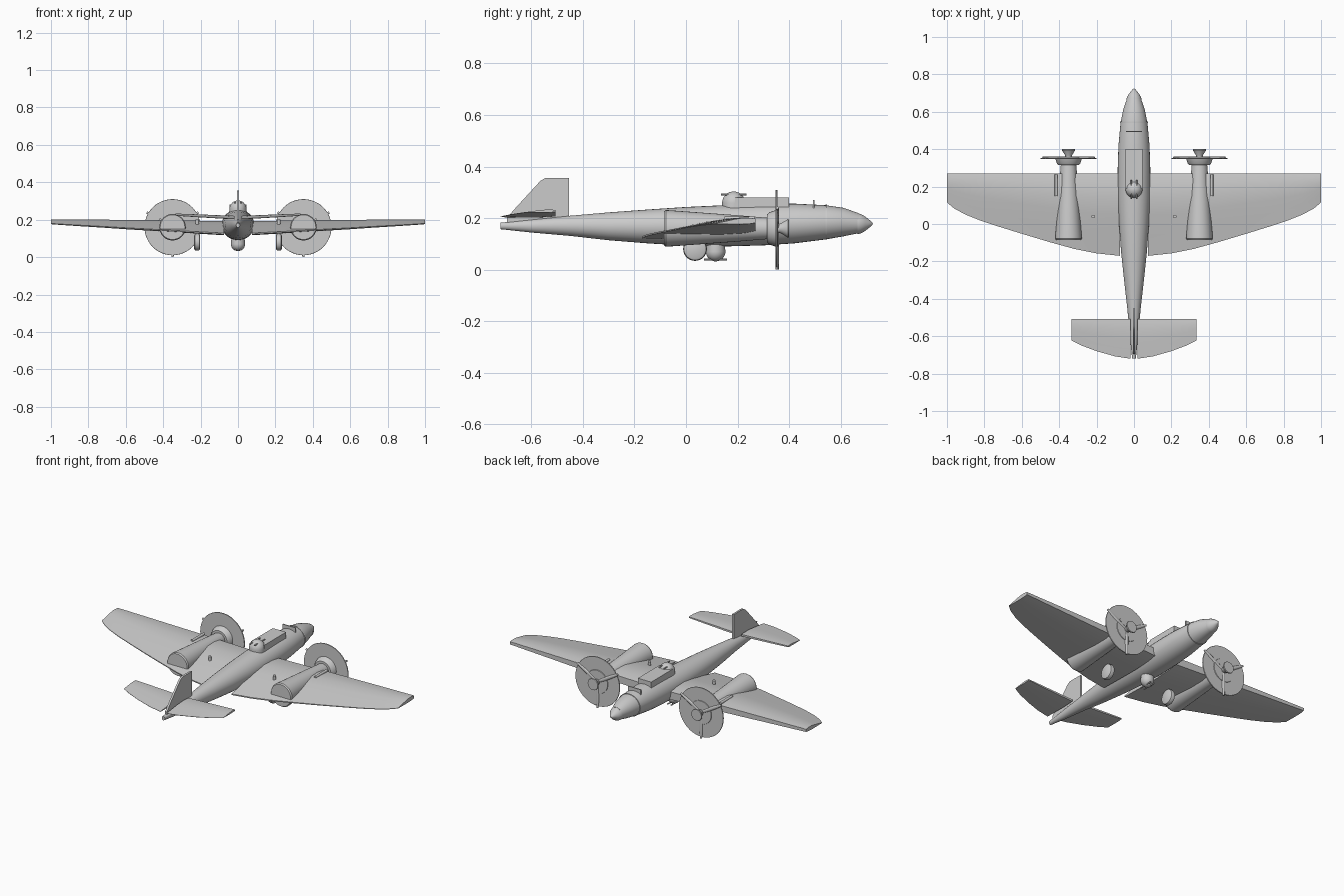
import bpy, bmesh, math
from mathutils import Vector

def loft(name, rings, angle=35):
    """Skin a list of equal-length closed rings and cap both ends."""
    bm = bmesh.new()
    vs = [[bm.verts.new(p) for p in r] for r in rings]
    n = len(rings[0])
    for a, b in zip(vs, vs[1:]):
        for i in range(n):
            bm.faces.new((a[i], a[(i + 1) % n], b[(i + 1) % n], b[i]))
    bm.faces.new(vs[0])
    bm.faces.new(vs[-1])
    bmesh.ops.recalc_face_normals(bm, faces=bm.faces)
    me = bpy.data.meshes.new(name)
    bm.to_mesh(me)
    bm.free()
    ob = bpy.data.objects.new(name, me)
    bpy.context.collection.objects.link(ob)
    bpy.ops.object.select_all(action='DESELECT')
    ob.select_set(True)
    bpy.context.view_layer.objects.active = ob
    bpy.ops.object.shade_smooth_by_angle(angle=math.radians(angle))
    return ob

def ring(origin, u, v, ru, rv, n=32):
    return [origin + u * (ru * math.cos(2 * math.pi * i / n)) + v * (rv * math.sin(2 * math.pi * i / n))
            for i in range(n)]

AX = {'X': (Vector((0, 1, 0)), Vector((0, 0, 1)), Vector((1, 0, 0))),
      'Y': (Vector((1, 0, 0)), Vector((0, 0, 1)), Vector((0, 1, 0))),
      'Z': (Vector((1, 0, 0)), Vector((0, 1, 0)), Vector((0, 0, 1)))}

def lathe(name, axis, centre, profile, n=32):
    """Round part: profile is (distance along axis, radius)."""
    u, v, w = AX[axis]
    return loft(name, [ring(Vector(centre) + w * d, u, v, r, r, n) for d, r in profile])

def box(name, lo, hi):
    (a, b, c), (d, e, f) = lo, hi
    return loft(name, [[(x, y, z) for x, y in ((a, b), (d, b), (d, e), (a, e))] for z in (c, f)])

def dome(r, s, n=8):
    return [(s * r * math.sin(t), max(r * math.cos(t), 0.001))
            for t in (math.pi / 2 * i / n for i in range(n + 1))]

# Fuselage: (y, half width, bottom, top)
body = [(-0.72, 0.010, 0.157, 0.182), (-0.6, 0.022, 0.144, 0.194), (-0.45, 0.036, 0.131, 0.209),
        (-0.3, 0.053, 0.114, 0.222), (-0.15, 0.069, 0.102, 0.233), (0, 0.080, 0.093, 0.243),
        (0.15, 0.087, 0.090, 0.250), (0.3, 0.087, 0.094, 0.255), (0.42, 0.083, 0.102, 0.256),
        (0.54, 0.072, 0.117, 0.250), (0.61, 0.058, 0.129, 0.240), (0.672, 0.037, 0.142, 0.218)]
loft("fuselage", [ring(Vector((0, y, (b + t) / 2)), *AX['Y'][:2], w, (t - b) / 2) for y, w, b, t in body])
# Glazed nose
lathe("nose_cone", 'Y', (0, 0.665, 0.178),
      [(0, 0.040), (0.012, 0.038), (0.03, 0.028), (0.045, 0.016), (0.055, 0.008), (0.06, 0.001)])
# Nose frame and windscreen plates
loft("nose_frame", [ring(Vector((0, y, 0.184)), *AX['Y'][:2], 0.074, 0.068) for y in (0.541, 0.547)])
box("windscreen", (-0.043, 0.492, 0.235), (0.043, 0.498, 0.27))
# Canopy
box("canopy", (-0.045, 0.19, 0.235), (0.045, 0.4, 0.28))

# Dorsal turret with twin guns
lathe("dorsal_turret", 'Z', (0, 0.185, 0.258), [(-0.03, 0.045)] + dome(0.045, 1))
for s in (-1, 1):
    lathe("dorsal_gun", 'Y', (s * 0.016, 0.135, 0.291), [(0, 0.004), (0.1, 0.004)], 10)
# Ventral turret with twin guns
lathe("ventral_turret", 'Z', (0, 0.115, 0.070), [(0.035, 0.035)] + dome(0.038, -1))
for s in (-1, 1):
    lathe("ventral_gun", 'Y', (s * 0.012, 0.07, 0.039), [(0, 0.004), (0.09, 0.004)], 10)

# Aerofoil section: (chord fraction, height fraction)
FOIL = [(0, 0.2), (0, 0.85), (0.12, 0.97), (0.3, 1), (0.5, 0.8), (0.75, 0.45), (1, 0.12), (1, 0.02),
        (0.7, -0.02), (0.35, -0.04), (0.12, 0.05)]

def surface(name, s, lead, stations):
    """Wing panel: stations are (x, trailing y, base z, thickness)."""
    return loft(name, [[(s * x, lead - c * (lead - te), z + h * t) for c, h in FOIL]
                       for x, te, z, t in stations])

for s, side in ((-1, "left"), (1, "right")):
    # Main wing and tailplane
    surface(side + "_wing", s, 0.27, [
        (0.075, -0.17, 0.120, 0.072), (0.2, -0.157, 0.127, 0.067), (0.32, -0.133, 0.134, 0.062),
        (0.45, -0.097, 0.142, 0.056), (0.6, -0.052, 0.151, 0.048), (0.72, -0.015, 0.159, 0.041),
        (0.82, 0.018, 0.165, 0.036), (0.9, 0.05, 0.170, 0.031), (0.96, 0.082, 0.174, 0.028),
        (1.0, 0.115, 0.177, 0.024)])
    surface(side + "_tailplane", s, -0.507, [
        (0.02, -0.72, 0.203, 0.018), (0.1, -0.708, 0.207, 0.017), (0.2, -0.68, 0.213, 0.015),
        (0.28, -0.65, 0.218, 0.013), (0.335, -0.623, 0.222, 0.011)])
    # Engine nacelle, flared cowling and hub
    x, z = s * 0.35, 0.16
    lathe(side + "_nacelle", 'Y', (x, 0, z), [(-0.086, 0.066), (-0.078, 0.071), (-0.06, 0.070),
          (0.05, 0.062), (0.2, 0.051), (0.32, 0.041)])
    lathe(side + "_cowling", 'Y', (x, 0, z), [(0.315, 0.055), (0.325, 0.063), (0.352, 0.072), (0.357, 0.070)])
    lathe(side + "_hub", 'Y', (x, 0, z), [(0.355, 0.016), (0.37, 0.020), (0.395, 0.036), (0.4, 0.034)])
    # Propeller disc and three blades
    lathe(side + "_propeller_disc", 'Y', (x, 0, z), [(0.348, 0.149), (0.351, 0.150), (0.354, 0.149)], 48)
    for k in range(3):
        a = math.radians(-90 + 120 * k)
        d, p = Vector((math.cos(a), 0, math.sin(a))), Vector((-math.sin(a), 0, math.cos(a)))
        blade = [(0.01, 0.008), (0.05, 0.011), (0.11, 0.010), (0.159, 0.006)]
        loft(side + "_propeller_blade", [ring(Vector((x, 0.354, z)) + d * r, p, Vector((0, 1, 0)), w, 0.006, 12)
                                         for r, w in blade])
    # Exhaust pipe
    lathe(side + "_exhaust", 'Y', (s * 0.416, 0.15, 0.198), [(0, 0.008), (0.115, 0.008)], 12)
    # Wheel and its strut through the wing
    lathe(side + "_wheel", 'X', (s * 0.218, 0.035, 0.08),
          [(-0.016, 0.036), (-0.012, 0.043), (0, 0.046), (0.012, 0.043), (0.016, 0.036)])
    lathe(side + "_wheel_strut", 'Z', (s * 0.218, 0.04, 0), [(0.075, 0.009), (0.2, 0.009)], 12)

# Tail fin, tapering slightly towards its rear edge
FIN = [(-0.453, 0.185), (-0.453, 0.356), (-0.545, 0.356), (-0.565, 0.344), (-0.6, 0.306), (-0.665, 0.235),
       (-0.695, 0.2), (-0.695, 0.17)]
loft("tail_fin", [[(x * k, y, z) for y, z in FIN] for x, k in ((-0.006, 1), (0.006, 1))])
